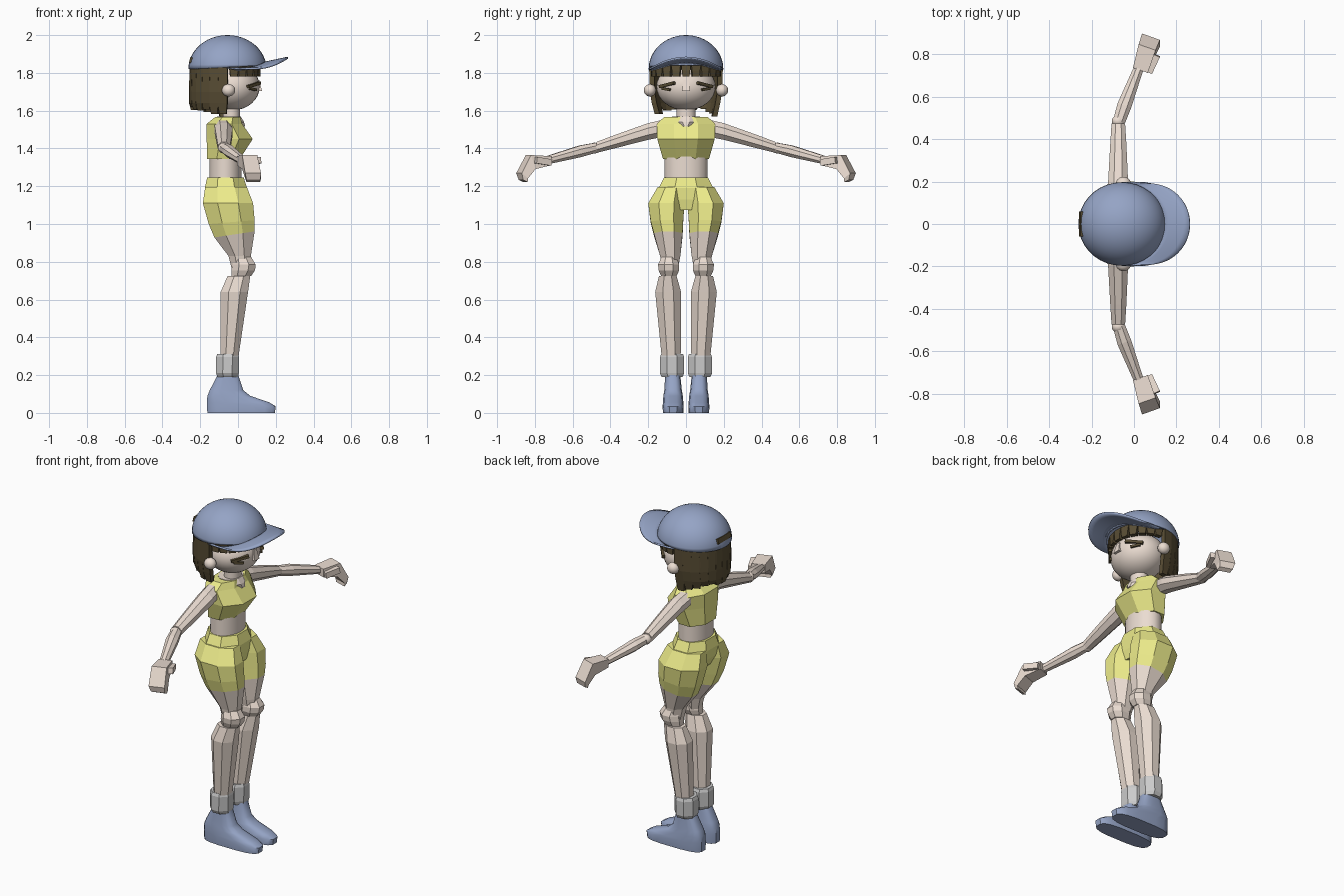
import bpy, bmesh, math, random
from mathutils import Vector, Matrix

if "Cube" in bpy.data.objects:
    bpy.data.objects.remove(bpy.data.objects["Cube"])

random.seed(3)

def material(name, *rgb):
    m = bpy.data.materials.new(name)
    m.diffuse_color = (*rgb, 1)
    m.use_nodes = True
    m.node_tree.nodes["Principled BSDF"].inputs["Base Color"].default_value = m.diffuse_color
    return m

SKIN = material("skin", 0.83, 0.72, 0.64)
YELLOW = material("yellow", 0.85, 0.84, 0.26)
BLUE = material("blue", 0.30, 0.37, 0.56)
HAIR = material("brown", 0.10, 0.075, 0.035)

def finish(name, bm, mat=None, smooth=None):
    bmesh.ops.recalc_face_normals(bm, faces=bm.faces)
    me = bpy.data.meshes.new(name)
    bm.to_mesh(me)
    bm.free()
    ob = bpy.data.objects.new(name, me)
    bpy.context.collection.objects.link(ob)
    if mat:
        me.materials.append(mat)
    if smooth:
        me.polygons.foreach_set("use_smooth", [True] * len(me.polygons))
        me.set_sharp_from_angle(angle=math.radians(smooth))
    return ob

def loft(name, rings, mat=None, n=8, side=1, power=1, smooth=None):
    """Skin rings given as (centre, half axis 1, half axis 2)."""
    pts = []
    for i in range(n):
        a = 2 * math.pi * (i + 0.5) / n
        pts.append([math.copysign(abs(f(a)) ** power, f(a)) for f in (math.cos, math.sin)])
    k = max(p[0] for p in pts)
    bm = bmesh.new()
    loops = []
    for c, u, v in rings:
        loop = []
        for p, q in pts:
            w = Vector(c) + Vector(u) * p / k + Vector(v) * q / k
            loop.append(bm.verts.new((w.x, w.y * side, w.z)))
        loops.append(loop)
    for a, b in zip(loops, loops[1:]):
        for i in range(n):
            bm.faces.new((a[i], a[(i + 1) % n], b[(i + 1) % n], b[i]))
    bm.faces.new(loops[0])
    bm.faces.new(loops[-1])
    return finish(name, bm, mat, smooth)

def level(x0, x1, y0, y1, z, tilt=0):
    """Horizontal ring from its extents; tilt raises the front."""
    return ((x0 + x1) / 2, (y0 + y1) / 2, z), ((x1 - x0) / 2, 0, tilt), (0, (y1 - y0) / 2, 0)

def upright(x, y, z, rx, rz, lean=0, swing=0):
    """Ring across an arm that runs along y."""
    return (x, y, z), (rx, -swing, 0), (0, lean, rz)

def ball(name, loc, r, mat, seg=32):
    bm = bmesh.new()
    bmesh.ops.create_uvsphere(bm, u_segments=seg, v_segments=seg // 2, radius=1)
    bmesh.ops.transform(bm, verts=bm.verts, matrix=Matrix.Translation(loc) @ Matrix.Diagonal((*r, 1)))
    return finish(name, bm, mat, 60)

def box(name, loc, size, mat, rot=Matrix()):
    bm = bmesh.new()
    bmesh.ops.create_cube(bm, size=1)
    bmesh.ops.transform(bm, verts=bm.verts, matrix=Matrix.Translation(loc) @ rot @ Matrix.Diagonal((*size, 1)))
    return finish(name, bm, mat)

def thicken(ob, t):
    m = ob.modifiers.new("thickness", "SOLIDIFY")
    m.thickness, m.offset = t, -1

# Head, nose and neck
ball("head", (-0.03, 0, 1.727), (0.145, 0.157, 0.125), SKIN)
loft("nose", [level(0.08, 0.127, -0.022, 0.022, 1.705), level(0.08, 0.113, -0.013, 0.013, 1.762)], SKIN, 4)
loft("neck", [level(-0.08, 0.01, -0.05, 0.05, 1.53), level(-0.08, 0.01, -0.05, 0.05, 1.63)], SKIN, 16, smooth=40)

# Cap: dome cut from an ellipsoid
bm = bmesh.new()
bmesh.ops.create_uvsphere(bm, u_segments=36, v_segments=24, radius=1)
bmesh.ops.transform(bm, verts=bm.verts,
                    matrix=Matrix.Translation((-0.056, 0, 1.82)) @ Matrix.Diagonal((0.207, 0.198, 0.18, 1)))
bmesh.ops.bisect_plane(bm, geom=bm.verts[:] + bm.edges[:] + bm.faces[:], plane_co=(-0.056, 0, 1.83),
                       plane_no=(-0.05, 0, 1), clear_inner=True)
thicken(finish("cap_dome", bm, BLUE, 40), 0.008)

# Cap brim: grid between the dome edge and a rounded outline, drooping to the sides
bm = bmesh.new()
grid = []
for i in range(25):
    a = math.radians(-90 + 7.5 * i)
    c, s = max(math.cos(a), 0), math.sin(a)
    row = []
    for j in range(5):
        t = j / 4
        x = (1 - t) * (-0.06 + 0.195 * c) + t * (0.05 + 0.213 * c ** 0.85)
        y = (1 - t) * 0.19 * s + t * 0.193 * s
        z = 1.857 + 0.028 * (x - 0.13) / 0.13 * c - 0.028 * (y / 0.19) ** 2
        row.append(bm.verts.new((x, y, z)))
    grid.append(row)
for a, b in zip(grid, grid[1:]):
    for j in range(4):
        bm.faces.new((a[j], a[j + 1], b[j + 1], b[j]))
thicken(finish("cap_brim", bm, BLUE, 40), 0.01)
box("cap_back_opening", (-0.246, 0, 1.867), (0.02, 0.12, 0.03), HAIR, Matrix.Rotation(0.25, 4, 'Y'))

# Hair: long locks round the back, short fringe at the front
def lock(name, deg, cx, rx, ry, half, stages):
    a = math.radians(deg)
    rings = []
    for z, sx, sy, w in stages:
        tangent = Vector((-rx * math.sin(a), ry * math.cos(a), 0)).normalized()
        rings.append(((cx + rx * sx * math.cos(a), ry * sy * math.sin(a), z),
                      tangent * half * w, Vector((tangent.y, -tangent.x, 0)) * 0.013))
    loft(name, rings, HAIR, 4)

for i in range(13):
    deg = 99 + 13.5 * i
    bottom = 1.615 - 0.04 * abs(math.cos(math.radians(deg - 90)) - 0) ** 4 + random.uniform(-0.012, 0.008)
    lock("hair_lock", deg, -0.05, 0.196, 0.181, 0.026,
         [(1.84, 0.98, 1, 1), (1.7, 1, 0.98, 1), (1.64, 1, 0.92, 0.98), (bottom, 0.95, 0.84, 0.7)])
for i in range(11):
    lock("fringe_lock", -85 + 17 * i, -0.035, 0.142, 0.172, 0.022,
         [(1.85, 0.97, 1, 1.15), (1.81, 1, 1, 1), (1.782, 1, 1, 0.85)])

# Crop top, neckline and midriff
loft("crop_top", [level(-0.163, 0.01, -0.122, 0.122, 1.345), level(-0.166, 0.078, -0.152, 0.152, 1.45),
                  level(-0.166, 0.022, -0.155, 0.155, 1.53), level(-0.12, 0.012, -0.115, 0.115, 1.567)], YELLOW)
loft("neckline", [level(-0.1, 0.038, -0.035, 0.035, 1.517), level(-0.11, 0.032, -0.07, 0.07, 1.54),
                  level(-0.11, 0.014, -0.075, 0.075, 1.57)], SKIN, 12)
loft("midriff", [level(-0.152, 0.018, -0.113, 0.113, 1.22), level(-0.15, 0.018, -0.115, 0.115, 1.36)],
     SKIN, 16, smooth=40)

# Shorts: waist and seat
loft("shorts_waist", [level(-0.14, 0.035, -0.07, 0.07, 1.075), level(-0.165, 0.045, -0.12, 0.12, 1.13),
                      level(-0.176, 0.048, -0.145, 0.145, 1.19), level(-0.163, 0.03, -0.116, 0.116, 1.247)], YELLOW)

for s, tag in ((1, "left_"), (-1, "right_")):
    # Face details and ears
    ball(tag + "ear", (-0.05, s * 0.191, 1.708), (0.035, 0.032, 0.033), SKIN, 20)
    yaw = Matrix.Rotation(s * math.radians(40), 4, 'Z')
    box(tag + "eyelid", (0.083, s * 0.1, 1.737), (0.02, 0.1, 0.016), HAIR, yaw @ Matrix.Rotation(-s * 0.2, 4, 'X'))
    box(tag + "lashes", (0.077, s * 0.104, 1.714), (0.016, 0.055, 0.014), HAIR, yaw @ Matrix.Rotation(s * 0.15, 4, 'X'))

    # Legs
    hem = level(-0.125, 0.088, 0.018, 0.17, 0.945, 0.016)
    loft(tag + "shorts_leg", [hem, level(-0.155, 0.088, 0.015, 0.187, 1.01, 0.01),
                              level(-0.186, 0.08, 0.008, 0.2, 1.11), level(-0.174, 0.047, 0.01, 0.15, 1.195)],
         YELLOW, side=s)
    loft(tag + "thigh", [level(-0.03, 0.06, 0.045, 0.125, 0.75), level(-0.05, 0.068, 0.03, 0.137, 0.83), hem],
         SKIN, side=s)
    loft(tag + "knee", [level(-0.035, 0.07, 0.05, 0.132, 0.725), level(-0.035, 0.09, 0.036, 0.145, 0.755),
                        level(-0.03, 0.094, 0.036, 0.148, 0.785), level(-0.03, 0.07, 0.052, 0.13, 0.825)],
         SKIN, side=s)
    loft(tag + "calf", [level(-0.092, 0.0, 0.028, 0.127, 0.28), level(-0.092, 0.053, 0.026, 0.163, 0.64),
                        level(-0.055, 0.065, 0.05, 0.143, 0.725)], SKIN, side=s)
    loft(tag + "ankle_cuff", [level(-0.108, 0.0, 0.018, 0.128, 0.19), level(-0.116, 0.004, 0.01, 0.138, 0.21),
                              level(-0.116, 0.006, 0.01, 0.138, 0.295), level(-0.11, 0.002, 0.016, 0.132, 0.312)],
         side=s)
    loft(tag + "shoe", [level(-0.162, 0.195, 0.014, 0.122, 0), level(-0.165, 0.2, 0.012, 0.124, 0.035),
                        level(-0.165, 0.165, 0.014, 0.122, 0.056), level(-0.162, 0.065, 0.017, 0.12, 0.09),
                        level(-0.15, 0.028, 0.022, 0.115, 0.12), level(-0.108, 0.002, 0.03, 0.11, 0.2)],
         BLUE, 16, s, 0.65, 35)

    # Arms
    loft(tag + "upper_arm", [upright(-0.08, 0.13, 1.505, 0.045, 0.045), upright(-0.075, 0.2, 1.49, 0.047, 0.044),
                             upright(-0.074, 0.38, 1.435, 0.038, 0.035), upright(-0.074, 0.475, 1.405, 0.032, 0.029)],
         SKIN, side=s)
    ball(tag + "elbow", (-0.074, s * 0.485, 1.402), (0.034, 0.03, 0.03), SKIN, 10)
    loft(tag + "forearm", [upright(-0.07, 0.485, 1.402, 0.028, 0.027, 0, 0.008),
                           upright(-0.045, 0.56, 1.385, 0.032, 0.031, 0, 0.011),
                           upright(0.022, 0.735, 1.338, 0.022, 0.022, 0, 0.008)], SKIN, side=s)
    loft(tag + "hand", [upright(0.03, 0.725, 1.335, 0.035, 0.024, 0, 0.012),
                        upright(0.062, 0.822, 1.328, 0.04, 0.037, 0.012, 0.014),
                        upright(0.08, 0.868, 1.255, 0.042, 0.014, 0.016, 0.015),
                        upright(0.081, 0.862, 1.228, 0.036, 0.006, 0.012, 0.012)], SKIN, 4, s)
    box(tag + "thumb", (0.088, s * 0.757, 1.332), (0.036, 0.088, 0.034), SKIN,
        Matrix.Rotation(-s * math.radians(25), 4, 'Z') @ Matrix.Rotation(s * 0.15, 4, 'X'))
